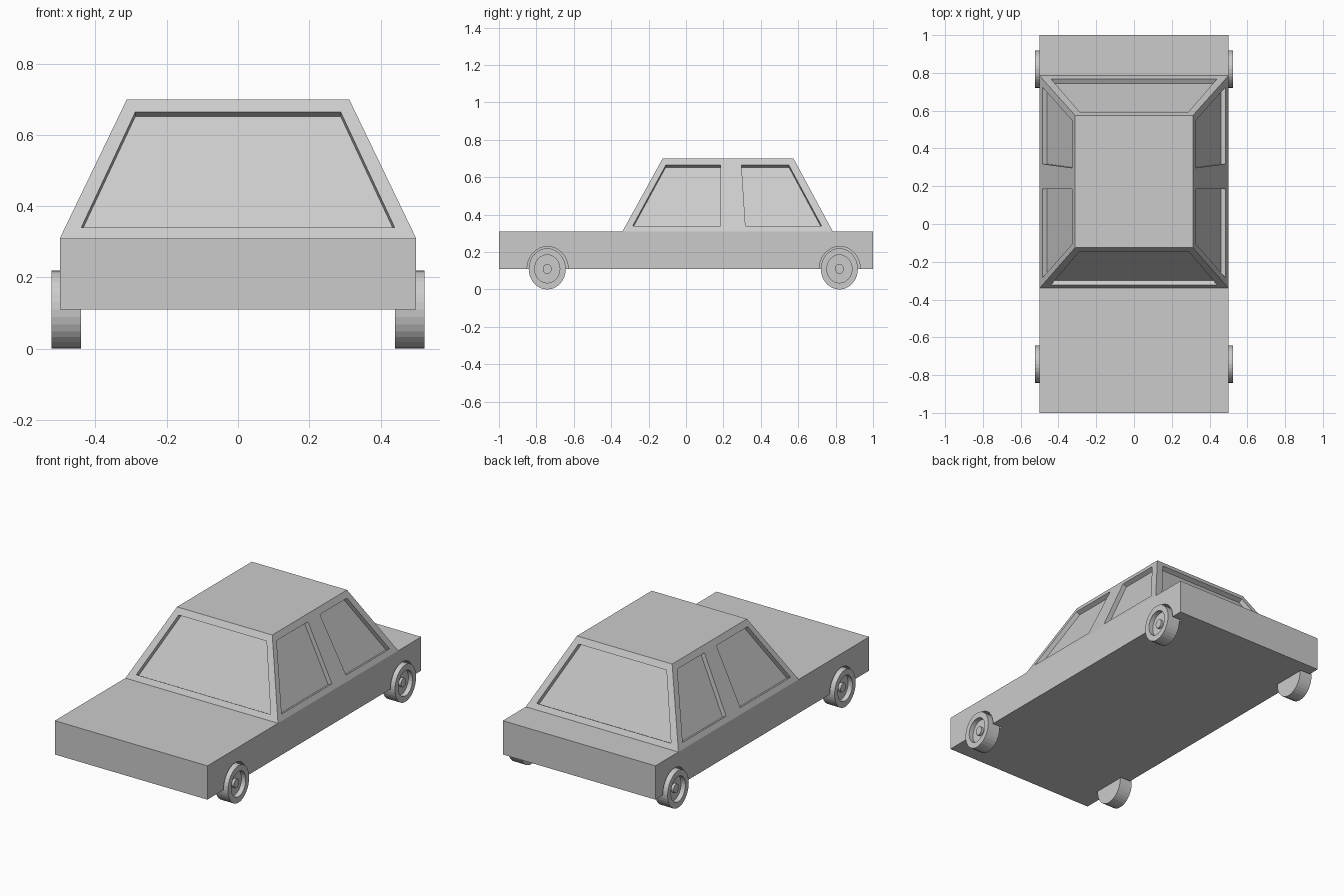
import bpy, bmesh, math
from mathutils import Vector

if "Cube" in bpy.data.objects:
    bpy.data.objects.remove(bpy.data.objects["Cube"])

GREY = (0.6, 0.6, 0.6, 1)
paint = bpy.data.materials.new("grey_paint")
paint.use_nodes = True
paint.diffuse_color = GREY
paint.node_tree.nodes["Principled BSDF"].inputs["Base Color"].default_value = GREY


def make(name, rings, cap=True):
    """Skin a list of equal-length closed loops into a flat-shaded solid."""
    bm = bmesh.new()
    loops = [[bm.verts.new(p) for p in ring] for ring in rings]
    n = len(loops[0])
    for a, b in zip(loops, loops[1:]):
        for i in range(n):
            j = (i + 1) % n
            bm.faces.new((a[i], a[j], b[j], b[i]))
    if cap:
        bm.faces.new(loops[0][::-1])
        bm.faces.new(loops[-1])
    bmesh.ops.recalc_face_normals(bm, faces=bm.faces)
    mesh = bpy.data.meshes.new(name)
    bm.to_mesh(mesh)
    bm.free()
    mesh.materials.append(paint)
    obj = bpy.data.objects.new(name, mesh)
    bpy.context.collection.objects.link(obj)
    return obj


def rect(x, y0, y1, z):
    return [(-x, y0, z), (x, y0, z), (x, y1, z), (-x, y1, z)]


def oval(x, y, z, ry, rz, n=32):
    angles = [math.tau * i / n for i in range(n)]
    return [(x, y + ry * math.cos(a), z + rz * math.sin(a)) for a in angles]


def carve(target, cutters):
    """Subtract the cutters, then discard them."""
    bpy.context.view_layer.objects.active = target
    for cutter in cutters:
        mod = target.modifiers.new("cut", "BOOLEAN")
        mod.operation = "DIFFERENCE"
        mod.solver = "EXACT"
        mod.object = cutter
        bpy.ops.object.modifier_apply(modifier=mod.name)
        bpy.data.objects.remove(cutter)


# Lower body with wheel arches
AXLES = {"front": -0.742, "rear": 0.82}
WHEEL_Z = 0.11
body = make("body", [rect(0.5, -1, 1, 0.11), rect(0.5, -1, 1, 0.31)])
carve(body, [make("arch_cutter", [oval(s * 0.435, y + 0.002, WHEEL_Z, 0.11, 0.12),
                                  oval(s * 0.6, y + 0.002, WHEEL_Z, 0.11, 0.12)])
             for y in AXLES.values() for s in (-1, 1)])

# Tapered cabin
Z0, Z1 = 0.31, 0.70
BASE, ROOF = (0.5, -0.34, 0.785), (0.312, -0.125, 0.575)
cabin = make("cabin", [rect(*BASE, Z0), rect(*ROOF, Z1)])

# Recessed windows: each cutter follows its sloping wall
SILL, HEAD, DEPTH = 0.34, 0.665, 0.027


def on_wall(k, z):
    return BASE[k] + (ROOF[k] - BASE[k]) * (z - Z0) / (Z1 - Z0)


def window_cutter(corners):
    p = [Vector(c) for c in corners]
    normal = (p[1] - p[0]).cross(p[2] - p[0]).normalized()
    if normal.z < 0:
        normal.negate()
    return make("window_cutter", [[v - normal * DEPTH for v in p],
                                  [v + normal * 0.05 for v in p]])


cutters = []
for k in (1, 2):
    lo, hi = on_wall(k, SILL), on_wall(k, HEAD)
    cutters.append(window_cutter([(-0.44, lo, SILL), (0.44, lo, SILL),
                                  (0.288, hi, HEAD), (-0.288, hi, HEAD)]))
side_windows = [(-0.285, 0.185, 0.185, -0.108), (0.318, 0.725, 0.55, 0.297)]
for s in (-1, 1):
    lo, hi = s * on_wall(0, SILL), s * on_wall(0, HEAD)
    for a, b, c, d in side_windows:
        cutters.append(window_cutter([(lo, a, SILL), (lo, b, SILL),
                                      (hi, c, HEAD), (hi, d, HEAD)]))
carve(cabin, cutters)

# Wheels: tyre, sunken rim and hub turned from one profile (radius, x)
PROFILE = [(1, 0.44), (1, 0.523), (0.68, 0.523), (0.68, 0.495),
           (0.24, 0.495), (0.24, 0.51)]
for end, y in AXLES.items():
    for side, s in (("left", 1), ("right", -1)):
        make(f"{end}_{side}_wheel",
             [oval(s * x, y, WHEEL_Z, 0.099 * r, 0.11 * r) for r, x in PROFILE])
